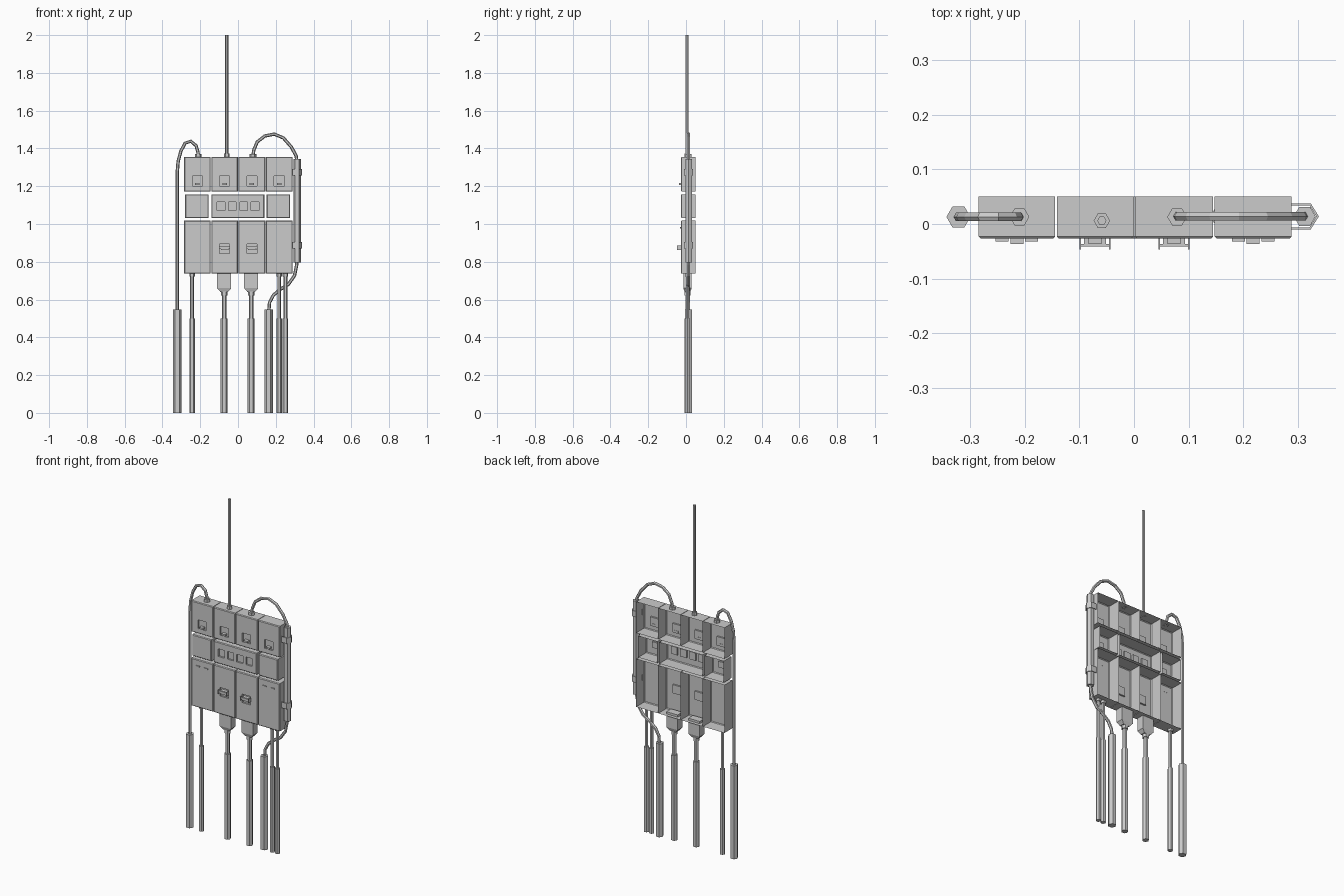
import bpy, bmesh, math
from mathutils import Vector

if "Cube" in bpy.data.objects:
    bpy.data.objects.remove(bpy.data.objects["Cube"])

FRONT, BACK = -0.027, 0.050


def finish(name, bm, recalc=True):
    if recalc:
        bmesh.ops.recalc_face_normals(bm, faces=bm.faces)
    me = bpy.data.meshes.new(name)
    bm.to_mesh(me)
    bm.free()
    ob = bpy.data.objects.new(name, me)
    bpy.context.collection.objects.link(ob)
    return ob


def cuboid(bm, x0, x1, y0, y1, z0, z1):
    vs = bmesh.ops.create_cube(bm, size=1)['verts']
    for v in vs:
        v.co = Vector((x1 if v.co.x > 0 else x0, y1 if v.co.y > 0 else y0,
                       z1 if v.co.z > 0 else z0))
    return vs


def block(name, *bounds):
    bm = bmesh.new()
    cuboid(bm, *bounds)
    return finish(name, bm)


def shell(name, x0, x1, z0, z1, pockets=()):
    """Open-backed housing with a chamfered front and recessed pockets (x, z, w, h)."""
    bm = bmesh.new()
    cuboid(bm, x0, x1, FRONT, BACK, z0, z1)
    bm.normal_update()
    bmesh.ops.delete(bm, geom=[f for f in bm.faces if f.normal.y > 0.9], context='FACES_ONLY')
    rim = [e for e in bm.edges if all(v.co.y < 0 for v in e.verts)]
    bmesh.ops.bevel(bm, geom=rim, offset=0.004, segments=1, affect='EDGES')
    for px, pz, w, h in pockets:
        for co, no in (((px - w / 2, 0, 0), (1, 0, 0)), ((px + w / 2, 0, 0), (1, 0, 0)),
                       ((0, 0, pz - h / 2), (0, 0, 1)), ((0, 0, pz + h / 2), (0, 0, 1))):
            front = [f for f in bm.faces if f.normal.y < -0.9]
            geom = front + list({e for f in front for e in f.edges}) \
                + list({v for f in front for v in f.verts})
            bmesh.ops.bisect_plane(bm, geom=geom, plane_co=co, plane_no=no)
            bm.normal_update()
    for px, pz, w, h in pockets:
        inside = []
        for f in bm.faces:
            c = f.calc_center_median()
            if f.normal.y < -0.9 and abs(c.x - px) < w / 2 and abs(c.z - pz) < h / 2:
                inside.append(f)
        r = bmesh.ops.extrude_face_region(bm, geom=inside)
        bmesh.ops.delete(bm, geom=inside, context='FACES_ONLY')
        bmesh.ops.translate(bm, vec=(0, 0.01, 0),
                            verts=[g for g in r['geom'] if isinstance(g, bmesh.types.BMVert)])
    bm.normal_update()
    return finish(name, bm, recalc=False)


def tube(name, path, y=0.009, sides=6):
    """Sweep a hexagon along (x, z, radius) points in a plane of constant y."""
    bm = bmesh.new()
    rings = []
    for i, (x, z, r) in enumerate(path):
        a, b = path[max(i - 1, 0)], path[min(i + 1, len(path) - 1)]
        t = Vector((b[0] - a[0], b[1] - a[1])).normalized()
        ring = []
        for k in range(sides):
            c, s = math.cos(k * math.tau / sides) * r, math.sin(k * math.tau / sides) * r
            ring.append(bm.verts.new((x - t.y * c, y + s, z + t.x * c)))
        rings.append(ring)
    for p, q in zip(rings, rings[1:]):
        for k in range(sides):
            j = (k + 1) % sides
            bm.faces.new((p[k], p[j], q[j], q[k]))
    bm.faces.new(rings[0])
    bm.faces.new(rings[-1])
    return finish(name, bm)


def extrude(name, profile, z0, z1):
    """Extrude an (x, y) outline upward."""
    bm = bmesh.new()
    f = bm.faces.new([bm.verts.new((x, y, z0)) for x, y in profile])
    r = bmesh.ops.extrude_face_region(bm, geom=[f])
    bmesh.ops.translate(bm, vec=(0, 0, z1 - z0),
                        verts=[g for g in r['geom'] if isinstance(g, bmesh.types.BMVert)])
    return finish(name, bm)


# Upper and lower housings in four columns
columns = [(-0.285, -0.1445), (-0.1415, -0.001), (0.002, 0.145), (0.148, 0.289)]
for i, (x0, x1) in enumerate(columns):
    cx, inner = (x0 + x1) / 2, i in (1, 2)
    shell(f"upper_housing_{i}", x0, x1, 1.172, 1.355, [(cx, 1.227, 0.054, 0.052)])
    # Small latch knob in the upper pocket
    block(f"upper_latch_{i}", cx - 0.012, cx + 0.012, -0.037, -0.015, 1.207, 1.217)
    shell(f"lower_housing_{i}", x0, x1, 0.737, 1.018,
          [(cx, 0.868, 0.054, 0.05)] if inner else [])
    if inner:
        # Handle hood and bar over the pocket
        block(f"handle_hood_{i}", cx - 0.020, cx + 0.020, -0.037, -0.017, 0.862, 0.882)
        block(f"handle_bar_{i}", cx - 0.028, cx + 0.028, -0.041, -0.037, 0.868, 0.880)
        for s in (-1, 1):
            block(f"handle_end_{i}", cx + s * 0.027 - 0.0015, cx + s * 0.027 + 0.0015,
                  -0.047, -0.027, 0.862, 0.885)
    else:
        for s in (-1, 1):
            block(f"lower_catch_{i}", cx + s * 0.027 - 0.012, cx + s * 0.027 + 0.012,
                  -0.032, -0.026, 0.977, 0.983)

# Middle row
shell("middle_housing_left", -0.28, -0.155, 1.031, 1.157)
shell("middle_housing_right", 0.152, 0.276, 1.031, 1.157)
shell("middle_housing_centre", -0.141, 0.139, 1.031, 1.157,
      [(x, 1.095, 0.04, 0.045) for x in (-0.09, -0.03, 0.03, 0.09)])
for x in (-0.217, 0.214):
    block("middle_rear_block", x - 0.02, x + 0.02, FRONT + 0.001, -0.017, 1.075, 1.11)

# Top mast
tube("mast", [(-0.059, 1.353, 0.015), (-0.059, 1.373, 0.015),
              (-0.059, 1.373, 0.0085), (-0.059, 2.0, 0.0085)], 0.006)

# Looped cables and the pipes they run into
r = 0.009
tube("left_cable", [(-0.21, 1.35, r), (-0.212, 1.38, r), (-0.222, 1.415, r), (-0.25, 1.438, r),
                    (-0.28, 1.428, r), (-0.303, 1.385, r), (-0.317, 1.33, r), (-0.322, 1.27, r),
                    (-0.322, 0.54, r)], 0.013)
tube("left_cable_pipe", [(-0.322, 0, 0.022), (-0.322, 0.548, 0.022)], 0.013)
tube("right_cable_top", [(0.079, 1.35, r), (0.083, 1.39, r), (0.102, 1.435, r), (0.142, 1.466, r),
                         (0.192, 1.476, r), (0.24, 1.456, r), (0.283, 1.407, r), (0.308, 1.36, r),
                         (0.313, 1.32, r)], 0.014)
tube("right_side_pipe", [(0.313, 0.795, 0.02), (0.313, 1.345, 0.02)], 0.014)
tube("right_cable_bottom", [(0.313, 0.82, r), (0.311, 0.785, r), (0.299, 0.727, r),
                            (0.268, 0.682, r), (0.225, 0.655, r), (0.188, 0.624, r),
                            (0.167, 0.585, r), (0.162, 0.53, r)], 0.014)
tube("right_cable_pipe", [(0.162, 0, 0.022), (0.162, 0.548, 0.022)], 0.014)
for x in (-0.21, 0.079):
    tube("cable_collar", [(x, 1.353, 0.018), (x, 1.371, 0.018)], 0.013)

# Straps holding the side pipe
arm = [(0.288, 0.024), (0.324, 0.024), (0.339, 0.0), (0.324, -0.024), (0.288, -0.024)]
inside = [(0.288, -0.020), (0.322, -0.020), (0.334, 0.0), (0.322, 0.020), (0.288, 0.020)]
for z in (1.273, 0.888):
    extrude("pipe_strap", [(x, y + 0.014) for x, y in arm + inside], z - 0.017, z + 0.017)

# Straight thin drop pipes
for x in (-0.243, 0.218, 0.251):
    tube("thin_drop_pipe", [(x, 0, 0.0145), (x, 0.50, 0.0145), (x, 0.50, 0.010),
                            (x, 0.722, 0.010), (x, 0.722, 0.015), (x, 0.737, 0.015)], 0.008)

# Flared connectors with drop pipes
for x in (-0.073, 0.070):
    bm = bmesh.new()
    rings = []
    for z, hx, hy in ((0.75, 0.037, 0.022), (0.66, 0.037, 0.022), (0.641, 0.021, 0.015)):
        rings.append([bm.verts.new((x + a * hx, 0.008 + b * hy, z))
                      for a, b in ((-1, -1), (1, -1), (1, 1), (-1, 1))])
    for p, q in zip(rings, rings[1:]):
        for k in range(4):
            bm.faces.new((p[k], p[(k + 1) % 4], q[(k + 1) % 4], q[k]))
    bm.faces.new(rings[0])
    bm.faces.new(rings[-1])
    finish("flared_connector", bm)
    tube("drop_pipe", [(x, 0, 0.0185), (x, 0.50, 0.0185), (x, 0.50, 0.0125), (x, 0.622, 0.0125),
                       (x, 0.622, 0.018), (x, 0.642, 0.018)], 0.008)
